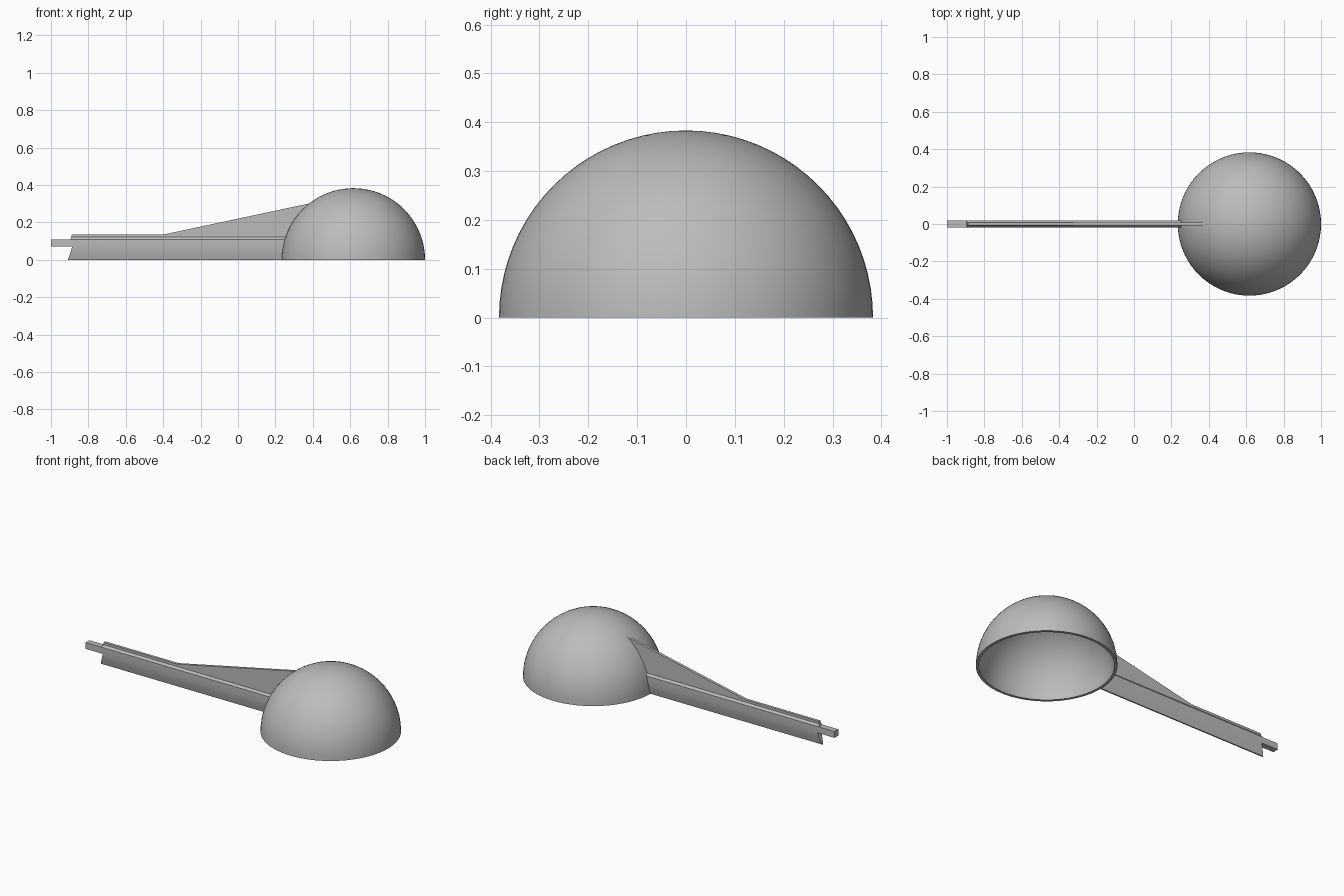
import bpy, bmesh, math

if "Cube" in bpy.data.objects:
    bpy.data.objects.remove(bpy.data.objects["Cube"])

grey = bpy.data.materials.new("plain grey")
grey.diffuse_color = (0.5, 0.5, 0.5, 1)
grey.use_nodes = True
grey.node_tree.nodes["Principled BSDF"].inputs["Base Color"].default_value = grey.diffuse_color

CX, R, WALL = 0.617, 0.383, 0.016   # dome centre, radius, shell thickness


def finish(name, bm, smooth=None):
    bmesh.ops.recalc_face_normals(bm, faces=bm.faces)
    me = bpy.data.meshes.new(name)
    bm.to_mesh(me)
    bm.free()
    ob = bpy.data.objects.new(name, me)
    bpy.context.collection.objects.link(ob)
    me.materials.append(grey)
    if smooth:
        bpy.ops.object.select_all(action='DESELECT')
        bpy.context.view_layer.objects.active = ob
        ob.select_set(True)
        bpy.ops.object.shade_smooth_by_angle(angle=math.radians(smooth))
    return ob


def shell_x(z):
    """x on the handle side, in the middle of the dome wall, at height z."""
    return CX - math.sqrt((R - WALL / 2) ** 2 - z * z)


def slab(name, outline, half):
    """Extrude an x-z outline to y = +-half."""
    bm = bmesh.new()
    face = bm.faces.new([bm.verts.new((x, -half, z)) for x, z in outline])
    ext = bmesh.ops.extrude_face_region(bm, geom=[face])
    moved = [v for v in ext["geom"] if isinstance(v, bmesh.types.BMVert)]
    bmesh.ops.translate(bm, verts=moved, vec=(0, 2 * half, 0))
    return finish(name, bm)


# hollow dome, a closed profile spun about its axis
bm = bmesh.new()
N = 20
arc = [(r, i / N * math.pi / 2) for r, order in
       ((R, range(N + 1)), (R - WALL, range(N, -1, -1))) for i in order]
vs = [bm.verts.new((CX + r * math.cos(a), 0, r * math.sin(a))) for r, a in arc]
edges = [bm.edges.new((vs[i], vs[i + 1])) for i in range(len(vs) - 1) if i != N]
edges.append(bm.edges.new((vs[-1], vs[0])))
bmesh.ops.spin(bm, geom=vs + edges, cent=(CX, 0, 0), axis=(0, 0, 1),
               angle=2 * math.pi, steps=72, use_merge=True)
bmesh.ops.remove_doubles(bm, verts=bm.verts, dist=1e-4)
finish("dome", bm, 40)

# handle bar: thin lower edge, widest in the middle, chamfered top
rows = [(0.0, 0.004, -0.91), (0.03, 0.012, -0.899), (0.066, 0.018, -0.888),
        (0.108, 0.018, -0.895), (0.121, 0.008, -0.892)]
section = [(s * y, z, x) for s, rr in ((1, rows), (-1, rows[::-1])) for z, y, x in rr]
bm = bmesh.new()
ends = [[bm.verts.new((x, y, z)) for y, z, x in section],
        [bm.verts.new((shell_x(z), y, z)) for y, z, x in section]]
n = len(section)
for i in range(n):
    j = (i + 1) % n
    bm.faces.new((ends[0][i], ends[0][j], ends[1][j], ends[1][i]))
h = n // 2
for loop in ends:          # end caps as strips between the two sides
    for i in range(h - 1):
        bm.faces.new((loop[i], loop[i + 1], loop[n - 2 - i], loop[n - 1 - i]))
finish("handle_bar", bm, 25)

# top fin: low ridge along the bar rising to a gusset against the dome
top = 0.305
contact = [(shell_x(z), z) for z in (top - (top - 0.11) * i / 6 for i in range(7))]
slab("gusset_fin", [(-0.895, 0.11), (-0.888, 0.135), (-0.4, 0.135)] + contact, 0.008)

# square tang at the free end
slab("tang", [(-1.0, 0.07), (-0.86, 0.07), (-0.86, 0.108), (-1.0, 0.108)], 0.018)
